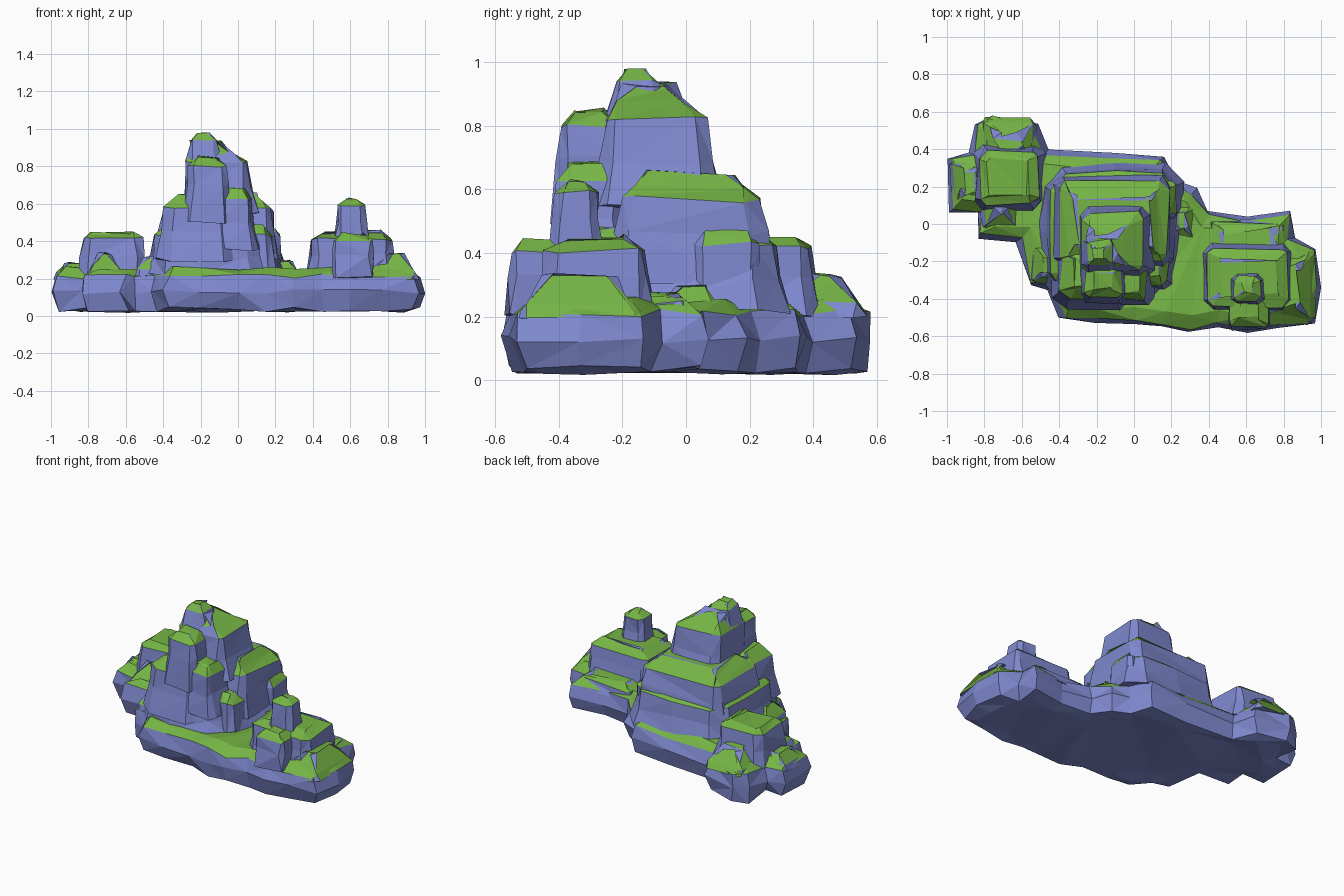
import bpy, bmesh, random
from mathutils import Vector

old = bpy.data.objects.get("Cube")
if old:
    bpy.data.objects.remove(old, do_unlink=True)
rng = random.Random(4)


def material(name, colour):
    m = bpy.data.materials.new(name)
    m.use_nodes = True
    m.diffuse_color = (*colour, 1)
    bsdf = m.node_tree.nodes["Principled BSDF"]
    bsdf.inputs["Base Color"].default_value = (*colour, 1)
    bsdf.inputs["Roughness"].default_value = 0.9
    return m


stone = material("blue_stone", (0.21, 0.25, 0.62))
grass = material("green_grass", (0.18, 0.46, 0.06))


def inset(outline, amount):
    """Move a counter-clockwise outline inwards by an even amount."""
    result = []
    for i, p in enumerate(outline):
        a = (p - outline[i - 1]).normalized()
        b = (outline[(i + 1) % len(outline)] - p).normalized()
        na, nb = Vector((-a.y, a.x)), Vector((-b.y, b.x))
        result.append(p + (na + nb) * amount / max(1 + na.dot(nb), 0.5))
    return result


def rock(name, outline, levels, rough=0.012, lean=(0, 0)):
    """Loft an outline through (height, inset) levels; grass grows on level faces."""
    outline = [Vector(p) for p in outline]
    bm = bmesh.new()
    rings = []
    for z, amount in levels:
        rings.append([bm.verts.new((p.x + lean[0] * amount + rng.uniform(-rough, rough),
                                    p.y + lean[1] * amount + rng.uniform(-rough, rough),
                                    z + rng.uniform(-rough, rough)))
                      for p in inset(outline, amount)])
    n = len(outline)
    for low, high in zip(rings, rings[1:]):
        for i in range(n):
            j = (i + 1) % n
            bm.faces.new((low[i], low[j], high[j], high[i]))
    bm.faces.new(rings[0][::-1])
    bm.faces.new(rings[-1])
    bmesh.ops.triangulate(bm, faces=bm.faces[:])
    bm.normal_update()
    for f in bm.faces:
        f.material_index = int(f.normal.z > 0.5 and f.calc_center_median().z > 0.18)
    mesh = bpy.data.meshes.new(name)
    bm.to_mesh(mesh)
    bm.free()
    mesh.materials.append(stone)
    mesh.materials.append(grass)
    bpy.context.collection.objects.link(bpy.data.objects.new(name, mesh))


def block(name, x0, x1, y0, y1, levels, chamfer=0.025, **options):
    """A rock with a chamfered rectangular footprint."""
    c = chamfer
    rock(name, [(x0 + c, y0), (x1 - c, y0), (x1, y0 + c), (x1, y1 - c),
                (x1 - c, y1), (x0 + c, y1), (x0, y1 - c), (x0, y0 + c)], levels, **options)


# Island base with a grassy rim and a lumpy underside
rock("island_base",
     [(-1, .07), (-.83, .05), (-.83, -.08), (-.62, -.1), (-.56, -.33), (-.46, -.36),
      (-.39, -.51), (-.2, -.53), (0, -.53), (.15, -.56), (.3, -.58), (.45, -.55),
      (.6, -.57), (.78, -.55), (.97, -.54), (.99, -.33), (.97, -.13), (.85, -.08),
      (.84, .07), (.6, .04), (.4, .06), (.33, .18), (.22, .23), (.15, .36), (-.1, .37),
      (-.46, .4), (-.52, .54), (-.75, .59), (-.86, .54), (-.88, .38), (-1, .36)],
     [(.03, .1), (.035, .03), (.13, 0), (.21, .02), (.255, .08)], rough=.014)

# Central mountain, from the wide foot to the summit
rock("mountain_foot",
     [(-.46, -.28), (-.38, -.41), (-.2, -.44), (.06, -.4), (.17, -.3), (.21, -.1),
      (.23, .22), (.16, .3), (-.1, .3), (-.37, .28), (-.46, .2), (-.48, -.05)],
     [(.22, -.03), (.32, 0), (.43, .025), (.47, .08)])
block("mountain_shoulder", -.42, .2, -.23, .25,
      [(.3, -.02), (.46, 0), (.57, .02), (.61, .07), (.65, .12)], chamfer=.05)
block("front_shoulder", -.4, -.05, -.42, -.1, [(.3, -.03), (.45, 0), (.58, .01), (.64, .08)], chamfer=.05)
block("front_ledge", -.13, .08, -.41, -.2, [(.35, -.03), (.5, 0), (.63, .01), (.68, .05)])
block("right_ledge", .02, .18, -.33, -.15, [(.25, -.02), (.43, 0), (.48, .05)])
block("back_ledge", .05, .225, .03, .22, [(.25, -.01), (.43, 0), (.47, .04)])
block("upper_mountain", -.28, .07, -.27, .08,
      [(.55, -.03), (.68, 0), (.82, .015), (.88, .08), (.93, .13)], chamfer=.04, lean=(-.5, -.2))
block("front_column", -.27, -.06, -.4, -.2, [(.5, -.02), (.7, 0), (.8, .01), (.85, .06)])
block("summit", -.27, -.1, -.24, -.07, [(.83, -.01), (.94, .02), (.975, .06)], rough=.008)

# Back-right rocks
block("rear_tower", -.84, -.5, .09, .405, [(.2, -.02), (.32, 0), (.42, .015), (.445, .06)], chamfer=.04)
block("rear_step", -.82, -.53, .3, .56, [(.2, 0), (.24, .015), (.33, .11)])
block("side_step", -.98, -.78, .1, .35, [(.19, 0), (.23, .02), (.28, .08)])
block("front_step", -.82, -.6, -.05, .2, [(.2, 0), (.25, .03), (.33, .1)], lean=(0, .4))

# Small boulders along the shore
block("left_boulder", -.55, -.4, -.33, -.12, [(.18, 0), (.25, .01), (.31, .06)])
block("middle_boulder", .17, .34, -.08, .12, [(.18, 0), (.24, .02), (.3, .07)])

# Front-left rocks and the small tower
block("lobe_block", .39, .83, -.45, -.12, [(.2, -.02), (.33, 0), (.41, .01), (.45, .08)], chamfer=.035)
block("lobe_front", .5, .73, -.56, -.3, [(.2, 0), (.33, .01), (.4, .02), (.44, .07)])
block("lobe_side", .7, .96, -.52, -.14, [(.2, -.01), (.23, .01), (.33, .1)])
block("lobe_back", .4, .82, -.2, .03, [(.19, 0), (.24, .02), (.28, .09)])
block("small_tower", .53, .685, -.42, -.27, [(.38, -.015), (.5, 0), (.59, .01), (.625, .055)], rough=.008)
